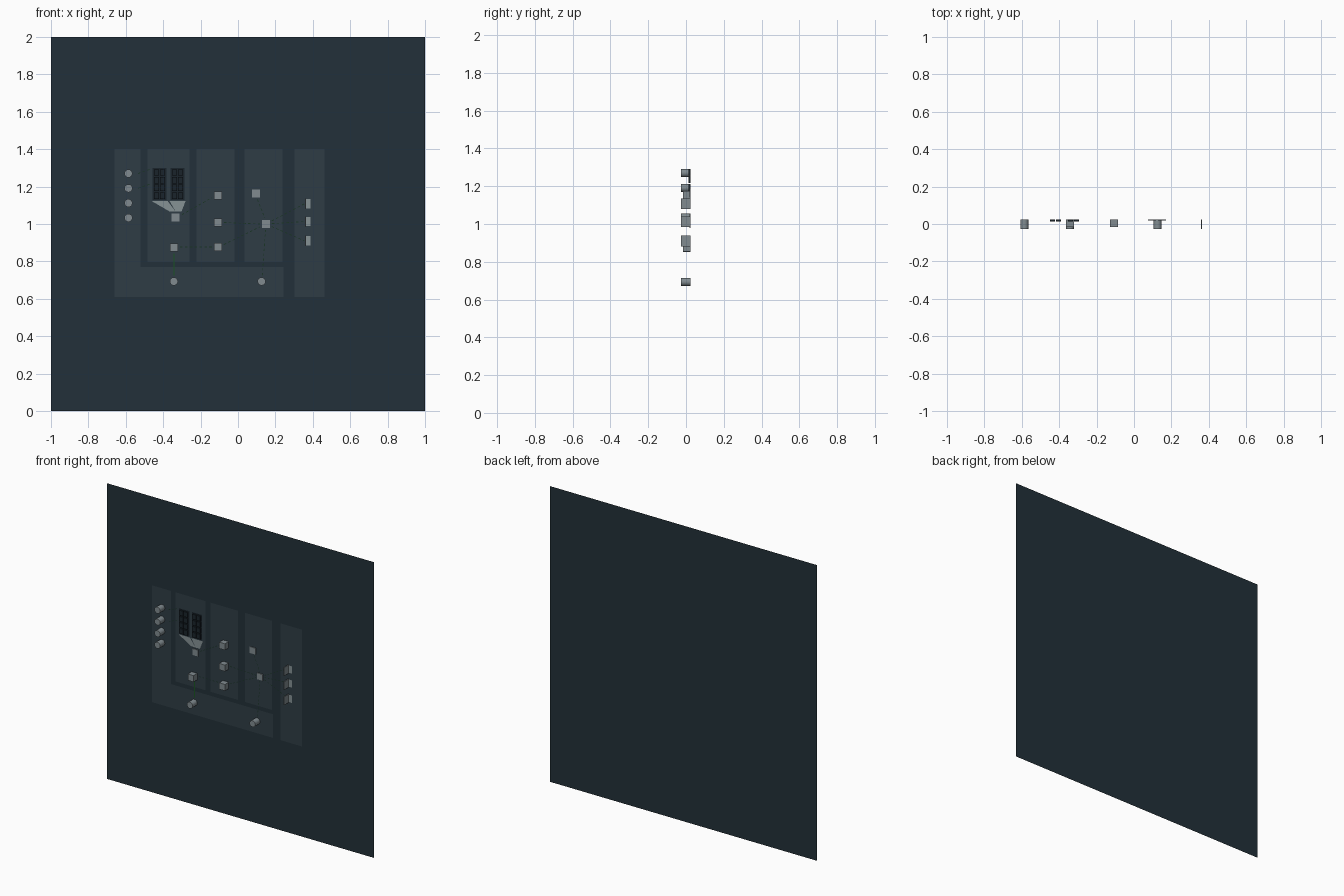
import bpy
import bmesh
from mathutils import Vector

cube = bpy.data.objects.get("Cube")
if cube:
    bpy.data.objects.remove(cube, do_unlink=True)


def material(name, rgb):
    mat = bpy.data.materials.new(name)
    mat.use_nodes = True
    colour = (*rgb, 1.0)
    mat.diffuse_color = colour
    mat.node_tree.nodes["Principled BSDF"].inputs["Base Color"].default_value = colour
    return mat


BOARD = material("board_slate", (0.016, 0.030, 0.041))
ZONE = material("zone_slate", (0.028, 0.046, 0.060))
BLOCK = material("block_grey", (0.22, 0.26, 0.28))
FRAME = material("frame_grey", (0.24, 0.29, 0.30))
RACK = material("rack_dark", (0.010, 0.017, 0.024))
GREEN = material("link_green", (0.01, 0.09, 0.015))
DASH = material("dash_green", (0.010, 0.035, 0.018))

# Depth of each flat layer, from the back forwards
BACK, ZONE_Y, LINE_Y, TRIM_Y = 0.026, 0.025, 0.0243, 0.0236
SIZE = 0.043


def finish(name, bm, mat):
    mesh = bpy.data.meshes.new(name)
    bm.to_mesh(mesh)
    bm.free()
    mesh.materials.append(mat)
    obj = bpy.data.objects.new(name, mesh)
    bpy.context.collection.objects.link(obj)
    return obj


def add_face(bm, points, y):
    face = bm.faces.new([bm.verts.new((x, y, z)) for x, z in points])
    face.normal_update()
    if face.normal.y > 0:
        face.normal_flip()
    return face


def rect(x0, x1, z0, z1):
    return [(x0, z0), (x1, z0), (x1, z1), (x0, z1)]


def sheet(name, points, y, mat):
    bm = bmesh.new()
    add_face(bm, points, y)
    return finish(name, bm, mat)


def ring(name, points, width):
    """Flat rectangular outline."""
    bm = bmesh.new()
    face = add_face(bm, points, TRIM_Y)
    bmesh.ops.inset_region(bm, faces=[face], thickness=width)
    bmesh.ops.delete(bm, geom=[face], context='FACES')
    return finish(name, bm, FRAME)


def add_box(bm, x, z, w, h, y0, y1):
    made = bmesh.ops.create_cube(bm, size=1)["verts"]
    bmesh.ops.scale(bm, vec=(w, y1 - y0, h), verts=made)
    bmesh.ops.translate(bm, vec=(x, (y0 + y1) / 2, z), verts=made)


def box(name, x, z, w, h, y0, y1, mat):
    bm = bmesh.new()
    add_box(bm, x, z, w, h, y0, y1)
    return finish(name, bm, mat)


def node_frame(name, x, z):
    r = 0.032
    ring(name + "_frame", rect(x - r, x + r, z - r, z + r), 0.006)


def drum(name, x, z):
    node_frame(name, x, z)
    bpy.ops.mesh.primitive_cylinder_add(
        vertices=32, radius=SIZE / 2, depth=0.05,
        location=(x, -0.001, z), rotation=(1.570796, 0, 0))
    obj = bpy.context.object
    obj.name = name
    obj.data.materials.append(BLOCK)
    bpy.ops.object.shade_smooth_by_angle()


def link(name, start, end, mat=DASH, dash=0.014, gap=0.012, width=0.004):
    """Flat dashed line between two points."""
    a, b = Vector(start), Vector(end)
    way = (b - a).normalized()
    side = Vector((-way.y, way.x)) * width / 2
    length, t = (b - a).length, 0.0
    bm = bmesh.new()
    while t < length:
        p, q = a + way * t, a + way * min(t + dash, length)
        add_face(bm, [p - side, q - side, q + side, p + side], LINE_Y)
        t += dash + gap
    finish(name, bm, mat)


# Backing board
sheet("board", rect(-1, 1, 0, 2), BACK, BOARD)

# Zones: one L-shaped, four upright
sheet("storage_zone", [(-0.66, 0.61), (0.243, 0.61), (0.243, 0.77),
                       (-0.52, 0.77), (-0.52, 1.40), (-0.66, 1.40)], ZONE_Y, ZONE)
for name, x0, x1, z0 in (("compute", -0.484, -0.26, 0.797),
                         ("service", -0.222, -0.019, 0.797),
                         ("gateway", 0.035, 0.238, 0.797),
                         ("client", 0.302, 0.463, 0.61)):
    sheet(name + "_zone", rect(x0, x1, z0, 1.40), ZONE_Y, ZONE)

# Storage drums and their shared outline
for i in range(4):
    drum(f"storage_drum_{i + 1}", -0.586, 1.27 - i * 0.079)
ring("storage_outline", rect(-0.633, -0.538, 0.975, 1.31), 0.004)
drum("lower_drum_right", -0.343, 0.693)
drum("lower_drum_left", 0.126, 0.693)

# Upright cubes
for name, x, z in (("compute_cube", -0.343, 0.874), ("service_cube_top", -0.108, 1.152),
                   ("service_cube_middle", -0.108, 1.008), ("service_cube_bottom", -0.108, 0.877)):
    node_frame(name, x, z)
    box(name, x, z, SIZE, SIZE, -0.016, 0.024, BLOCK)

# Low tiles
HUB = (0.15, 1.0)
for name, x, z in (("compute_tile", -0.334, 1.035), ("gateway_tile", 0.096, 1.163),
                   ("gateway_hub", *HUB)):
    node_frame(name, x, z)
    box(name, x, z, SIZE, SIZE, 0.019, 0.024, BLOCK)

# Racks of dark modules, each with a wedge leading down to the compute tile
for name, x, tip in (("right_rack", -0.419, -0.350), ("left_rack", -0.323, -0.318)):
    ring(name + "_frame", rect(x - 0.043, x + 0.043, 1.123, 1.305), 0.005)
    sheet(name + "_back", rect(x - 0.038, x + 0.038, 1.128, 1.30), LINE_Y, RACK)
    bm = bmesh.new()
    for col in (-1, 1):
        for row in range(4):
            add_box(bm, x + col * 0.016, 1.152 + row * 0.041, 0.027, 0.034, 0.014, 0.024)
    finish(name + "_modules", bm, RACK)
    sheet(name + "_wedge", [(x - 0.043, 1.123), (x + 0.043, 1.123),
                            (tip + 0.016, 1.067), (tip - 0.016, 1.067)], TRIM_Y, FRAME)

# Client screens standing edge-on, with a flat foot beside each
for i, z in enumerate((1.108, 1.013, 0.91)):
    box(f"client_screen_{i + 1}", 0.36, z, 0.006, 0.056, -0.026, 0.024, BLOCK)
    sheet(f"client_foot_{i + 1}", rect(0.363, 0.388, z - 0.025, z + 0.025), TRIM_Y, FRAME)
    link(f"client_link_{i + 1}", (0.18, 1.0 + (z - 1.0) * 0.15), (0.355, z))

# Links between the nodes
link("compute_drum_link", (-0.343, 0.842), (-0.343, 0.725), GREEN, dash=1, width=0.006)
link("compute_service_link", (-0.31, 0.877), (-0.14, 0.877))
link("tile_service_link", (-0.30, 1.05), (-0.14, 1.14))
link("service_hub_link", (-0.076, 1.008), (0.118, 1.0))
link("lower_service_hub_link", (-0.076, 0.89), (0.118, 0.985))
link("gateway_link", (0.104, 1.131), (0.143, 1.032))
link("drum_hub_link", (0.13, 0.725), (0.147, 0.968))
for i in range(2):
    z = 1.27 - i * 0.079
    link(f"storage_link_{i + 1}", (-0.535, z), (-0.462, z + 0.025))
